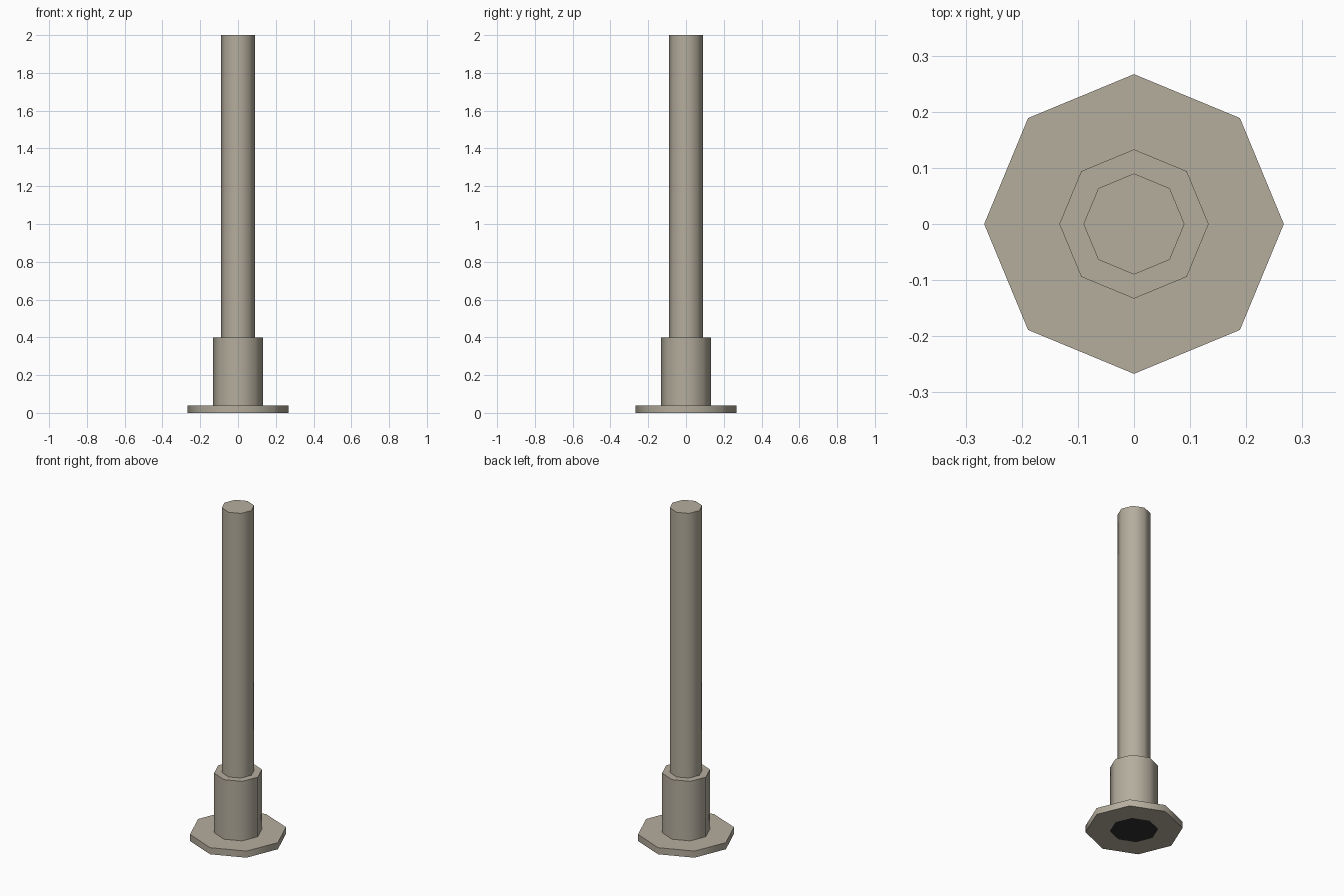
import bpy, bmesh, math
from mathutils import Matrix

if "Cube" in bpy.data.objects:
    bpy.data.objects.remove(bpy.data.objects["Cube"])

SIDES = 8


def material(name, rgb):
    m = bpy.data.materials.new(name)
    m.diffuse_color = (*rgb, 1.0)
    m.use_nodes = True
    m.node_tree.nodes["Principled BSDF"].inputs["Base Color"].default_value = m.diffuse_color
    return m


stone = material("warm grey metal", (0.46, 0.42, 0.34))
black = material("dark underside", (0.03, 0.03, 0.03))


def octagon_part(name, radius, z0, z1, underside_radius=0.0):
    """Upright eight-sided cylinder; optionally a dark octagon set in its base."""
    bm = bmesh.new()
    bmesh.ops.create_cone(bm, cap_ends=True, segments=SIDES, radius1=radius,
                          radius2=radius, depth=z1 - z0,
                          matrix=Matrix.Translation((0, 0, (z0 + z1) / 2)))
    bm.normal_update()
    if underside_radius:
        base = next(f for f in bm.faces if f.normal.z < -0.9)
        inset = (radius - underside_radius) * math.cos(math.pi / SIDES)
        bmesh.ops.inset_region(bm, faces=[base], thickness=inset, use_even_offset=True)
        base.material_index = 1
    mesh = bpy.data.meshes.new(name)
    bm.to_mesh(mesh)
    bm.free()
    mesh.materials.append(stone)
    if underside_radius:
        mesh.materials.append(black)
    obj = bpy.data.objects.new(name, mesh)
    bpy.context.collection.objects.link(obj)
    # Rounded sides, crisp rims
    bpy.ops.object.select_all(action='DESELECT')
    obj.select_set(True)
    bpy.context.view_layer.objects.active = obj
    bpy.ops.object.shade_smooth_by_angle(angle=math.radians(60))
    return obj


# Base plate, collar and pole stacked upwards
octagon_part("base_plate", 0.267, 0.0, 0.04, underside_radius=0.133)
octagon_part("collar", 0.133, 0.04, 0.40)
octagon_part("pole", 0.09, 0.40, 2.0)
